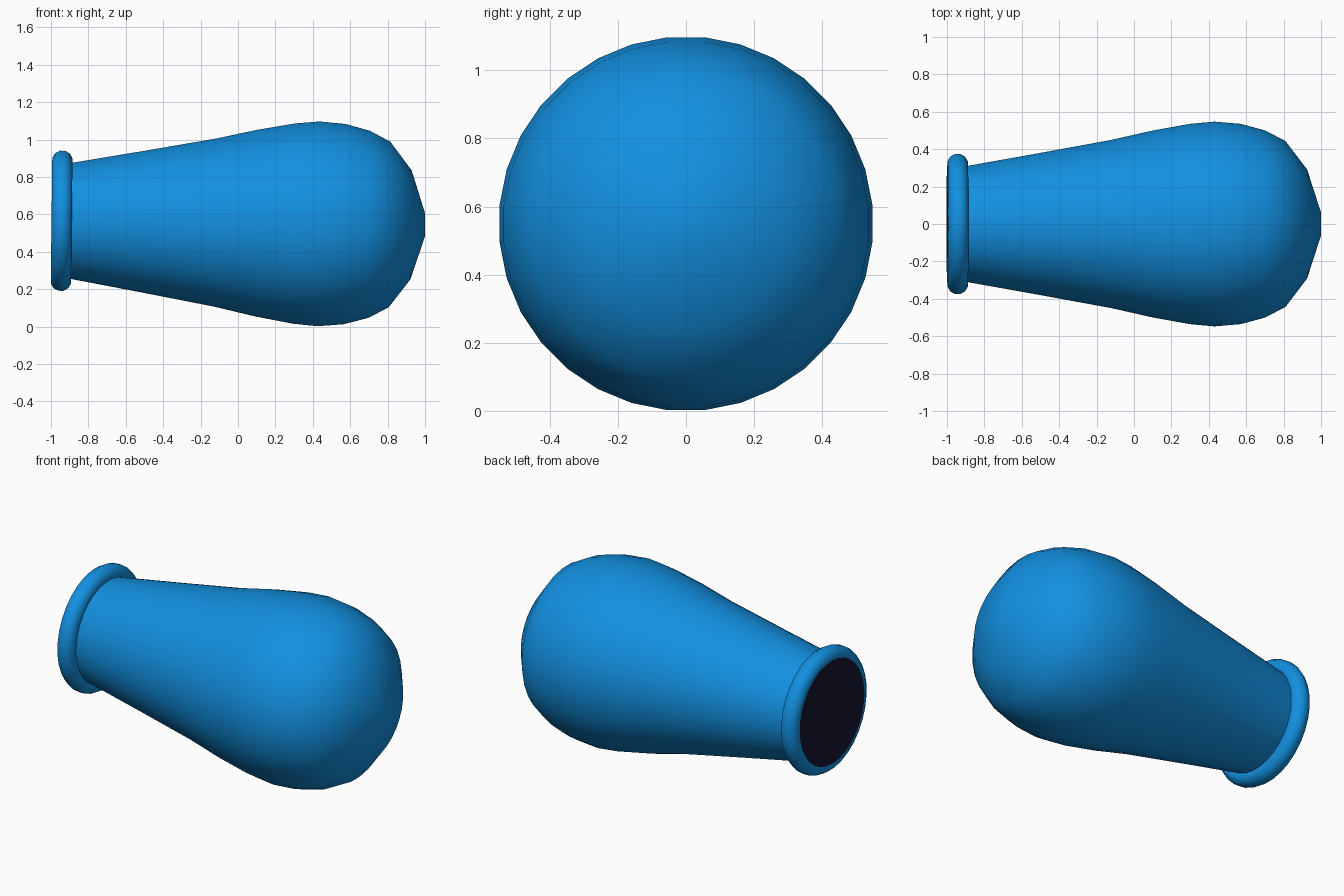
import bpy, bmesh, math
from mathutils import Matrix

if "Cube" in bpy.data.objects:
    bpy.data.objects.remove(bpy.data.objects["Cube"])

SIDES = 32
# Lathe axis runs along x, with a very slight tilt that lifts the open neck
PLACE = Matrix.Translation((0, 0, 0.555)) @ Matrix.Rotation(0.012, 4, 'Y')


def material(name, rgb):
    m = bpy.data.materials.new(name)
    m.diffuse_color = (*rgb, 1)
    m.use_nodes = True
    m.node_tree.nodes["Principled BSDF"].inputs["Base Color"].default_value = m.diffuse_color
    return m


def lathe(name, profile, mat, closed=False, cap_end=False):
    """Revolve (x, radius) points around the x axis."""
    bm = bmesh.new()
    rings = []
    for x, r in profile:
        angles = [(i + 0.5) * math.tau / SIDES for i in range(SIDES)]
        rings.append([bm.verts.new((x, r * math.cos(a), r * math.sin(a))) for a in angles])
    pairs = list(zip(rings, rings[1:]))
    if closed:
        pairs.append((rings[-1], rings[0]))
    for a, b in pairs:
        for i in range(SIDES):
            j = (i + 1) % SIDES
            bm.faces.new((a[i], a[j], b[j], b[i]))
    if cap_end:
        bm.faces.new(rings[-1])
    bmesh.ops.recalc_face_normals(bm, faces=bm.faces)
    bm.transform(PLACE)
    for f in bm.faces:
        f.smooth = True
    me = bpy.data.meshes.new(name)
    bm.to_mesh(me)
    bm.free()
    me.materials.append(mat)
    ob = bpy.data.objects.new(name, me)
    bpy.context.collection.objects.link(ob)
    return ob


blue = material("blue", (0.006, 0.28, 0.75))
dark = material("dark", (0.008, 0.008, 0.03))

# Tapered body with a rounded far end
lathe("body", [(-0.96, 0.303), (-0.885, 0.313), (-0.5, 0.382), (-0.12, 0.452),
               (0.1, 0.502), (0.3, 0.538), (0.43, 0.55), (0.57, 0.538),
               (0.70, 0.503), (0.81, 0.445), (0.925, 0.293), (1.0, 0.062)],
      blue, cap_end=True)

# Rolled rim around the mouth
rim = [(-0.943 + 0.056 * math.cos(a), 0.322 + 0.056 * math.sin(a))
       for a in [(k + 0.5) * math.tau / 12 for k in range(12)]]
lathe("rim", rim, blue, closed=True)

# Dark disc filling the mouth
bm = bmesh.new()
bmesh.ops.create_circle(bm, cap_ends=True, segments=SIDES, radius=0.316,
                        matrix=PLACE @ Matrix.Translation((-0.999, 0, 0)) @ Matrix.Rotation(-math.pi / 2, 4, 'Y'))
me = bpy.data.meshes.new("mouth")
bm.to_mesh(me)
bm.free()
me.materials.append(dark)
bpy.context.collection.objects.link(bpy.data.objects.new("mouth", me))
